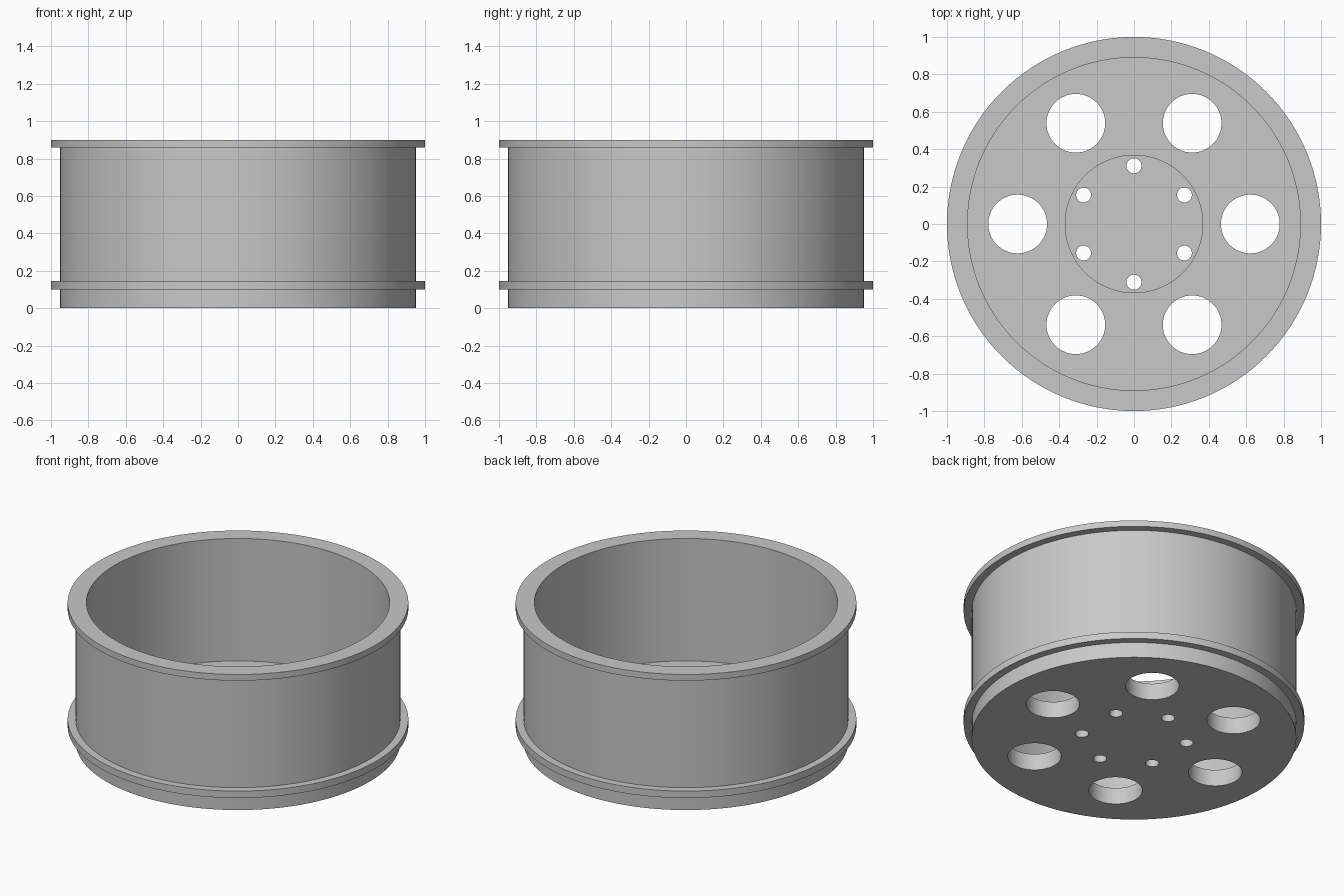
import bpy
import bmesh
import math
from mathutils import Matrix, Vector

cube = bpy.data.objects.get("Cube")
if cube:
    bpy.data.objects.remove(cube, do_unlink=True)

SEGMENTS = 128
FLOOR_Z, PAD_Z = 0.107, 0.125

grey = bpy.data.materials.new("satin_grey_metal")
grey.use_nodes = True
colour = (0.58, 0.58, 0.58, 1)
grey.diffuse_color = colour
grey.node_tree.nodes["Principled BSDF"].inputs["Base Color"].default_value = colour


def add_object(name, bm):
    mesh = bpy.data.meshes.new(name)
    bmesh.ops.recalc_face_normals(bm, faces=bm.faces[:])
    bm.to_mesh(mesh)
    bm.free()
    mesh.materials.append(grey)
    obj = bpy.data.objects.new(name, mesh)
    bpy.context.collection.objects.link(obj)
    return obj


def lathe(name, profile):
    """Spin an (r, z) profile, with both ends on the axis, around z."""
    bm = bmesh.new()
    verts = [bm.verts.new((r, 0, z)) for r, z in profile]
    edges = [bm.edges.new(pair) for pair in zip(verts, verts[1:])]
    bmesh.ops.spin(bm, geom=verts + edges, cent=(0, 0, 0), axis=(0, 0, 1),
                   angle=math.tau, steps=SEGMENTS)
    bmesh.ops.remove_doubles(bm, verts=bm.verts[:], dist=0.0005)
    return add_object(name, bm)


def hole_ring(bm, ring_radius, hole_radius, start, sides):
    """Six upright cylinders evenly spaced on a circle."""
    for i in range(6):
        a = start + i * math.tau / 6
        place = Vector((math.cos(a), math.sin(a), 0)) * ring_radius
        bmesh.ops.create_cone(bm, cap_ends=True, segments=sides, depth=0.6,
                              radius1=hole_radius, radius2=hole_radius,
                              matrix=Matrix.Translation(place))


# Wheel drum: floor, outer wall with two flanges, inner wall, raised hub pad
wheel = lathe("wheel_rim", [
    (0, 0), (0.953, 0),
    (0.953, 0.1), (1, 0.1), (1, 0.145), (0.953, 0.145),
    (0.953, 0.86), (1, 0.86), (1, 0.9),
    (0.89, 0.9), (0.89, FLOOR_Z),
    (0.37, FLOOR_Z), (0.37, PAD_Z), (0, PAD_Z),
])

# Large ventilation holes and small bolt holes
bm = bmesh.new()
hole_ring(bm, 0.622, 0.157, 0, 64)
hole_ring(bm, 0.311, 0.04, math.pi / 6, 32)
cutter = add_object("hole_cutter", bm)
cutter.hide_render = True

cut = wheel.modifiers.new("holes", "BOOLEAN")
cut.operation = "DIFFERENCE"
cut.solver = "EXACT"
cut.object = cutter

bpy.ops.object.select_all(action="DESELECT")
wheel.select_set(True)
bpy.context.view_layer.objects.active = wheel
bpy.ops.object.modifier_apply(modifier=cut.name)
bpy.data.objects.remove(cutter, do_unlink=True)
bpy.ops.object.shade_smooth_by_angle(angle=math.radians(30))
